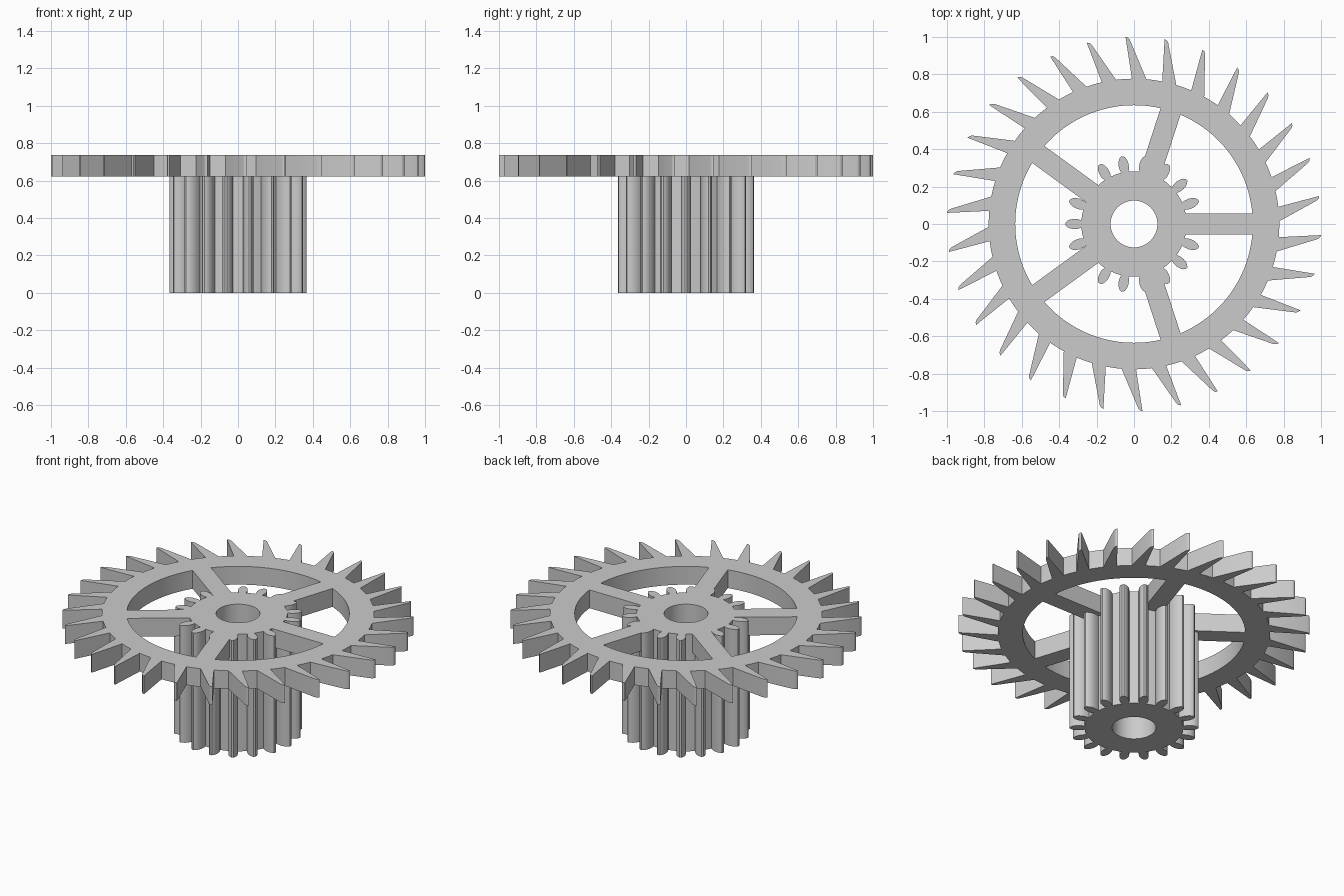
import bpy, bmesh
from math import sin, cos, radians, asin, degrees

if "Cube" in bpy.data.objects:
    bpy.data.objects.remove(bpy.data.objects["Cube"], do_unlink=True)

HOLE, ROOT, LEAVES = 0.125, 0.282, 18
RIM_OUT, RIM_IN, TEETH = 0.777, 0.635, 30
SPOKE_HALF, SPOKES = 0.056, 5
WHEEL_Z, TOP_Z = 0.622, 0.737

metal = bpy.data.materials.new("plain grey metal")
metal.use_nodes = True
grey = (0.6, 0.6, 0.6, 1)
metal.diffuse_color = grey
metal.node_tree.nodes["Principled BSDF"].inputs["Base Color"].default_value = grey


def polar(radius, degs):
    return radius * cos(radians(degs)), radius * sin(radians(degs))


def arc(radius, start, end, steps):
    return [polar(radius, start + (end - start) * i / steps) for i in range(steps + 1)]


def plate(name, loops, low, high):
    """Extrude a flat outline with holes between two heights."""
    curve = bpy.data.curves.new(name + "_outline", "CURVE")
    curve.dimensions, curve.fill_mode = "2D", "BOTH"
    curve.extrude = (high - low) / 2
    for loop in loops:
        spline = curve.splines.new("POLY")
        spline.points.add(len(loop) - 1)
        for point, (x, y) in zip(spline.points, loop):
            point.co = (x, y, 0, 1)
        spline.use_cyclic_u = True
    helper = bpy.data.objects.new(name + "_outline", curve)
    bpy.context.collection.objects.link(helper)
    graph = bpy.context.evaluated_depsgraph_get()
    mesh = bpy.data.meshes.new_from_object(helper.evaluated_get(graph))
    bpy.data.objects.remove(helper, do_unlink=True)

    bm = bmesh.new()
    bm.from_mesh(mesh)
    bmesh.ops.remove_doubles(bm, verts=bm.verts, dist=0.0002)
    bmesh.ops.translate(bm, verts=bm.verts, vec=(0, 0, (low + high) / 2))
    bmesh.ops.recalc_face_normals(bm, faces=bm.faces)
    bm.to_mesh(mesh)
    bm.free()
    mesh.name = name
    mesh.materials.clear()
    mesh.materials.append(metal)
    obj = bpy.data.objects.new(name, mesh)
    bpy.context.collection.objects.link(obj)
    bpy.ops.object.select_all(action="DESELECT")
    obj.select_set(True)
    bpy.context.view_layer.objects.active = obj
    bpy.ops.object.shade_smooth_by_angle(angle=radians(25))
    return obj


# Pinion: rounded leaves around a bored core, full height
leaf = [(ROOT, 0.020), (0.302, 0.026), (0.325, 0.027), (0.345, 0.023), (0.359, 0.015), (0.367, 0.006)]
leaf_side = leaf + [(r, -w) for r, w in reversed(leaf)]
pinion = []
for i in range(LEAVES):
    middle = 360 / LEAVES * i
    pinion += [polar(r, middle - degrees(asin(w / r))) for r, w in leaf_side]
    pinion.append(polar(ROOT, middle + 180 / LEAVES))
plate("pinion", [pinion, arc(HOLE, 0, 354, 59)], 0, TOP_Z)

# Wheel outline: hooked pointed teeth, raked backwards
rim = []
for i in range(TEETH):
    a = 8.6 + 360 / TEETH * i
    rim += [polar(RIM_OUT, a - 7.5), polar(0.985, a - 1.3), polar(0.997, a - 0.75),
            polar(1.002, a), polar(RIM_OUT, a - 1.8), polar(RIM_OUT, a + 1.5)]

# Windows between the spokes, closed by a thin collar inside the pinion
collar = 0.265
outer_trim, inner_trim = (degrees(asin(SPOKE_HALF / r)) for r in (RIM_IN, collar))
windows = []
for i in range(SPOKES):
    a, b = 360 / SPOKES * i, 360 / SPOKES * (i + 1)
    windows.append(arc(RIM_IN, a + outer_trim, b - outer_trim, 24)
                   + arc(collar, b - inner_trim, a + inner_trim, 12))
plate("escape_wheel", [rim, *windows, arc(0.24, 0, 354, 59)], WHEEL_Z, TOP_Z)
